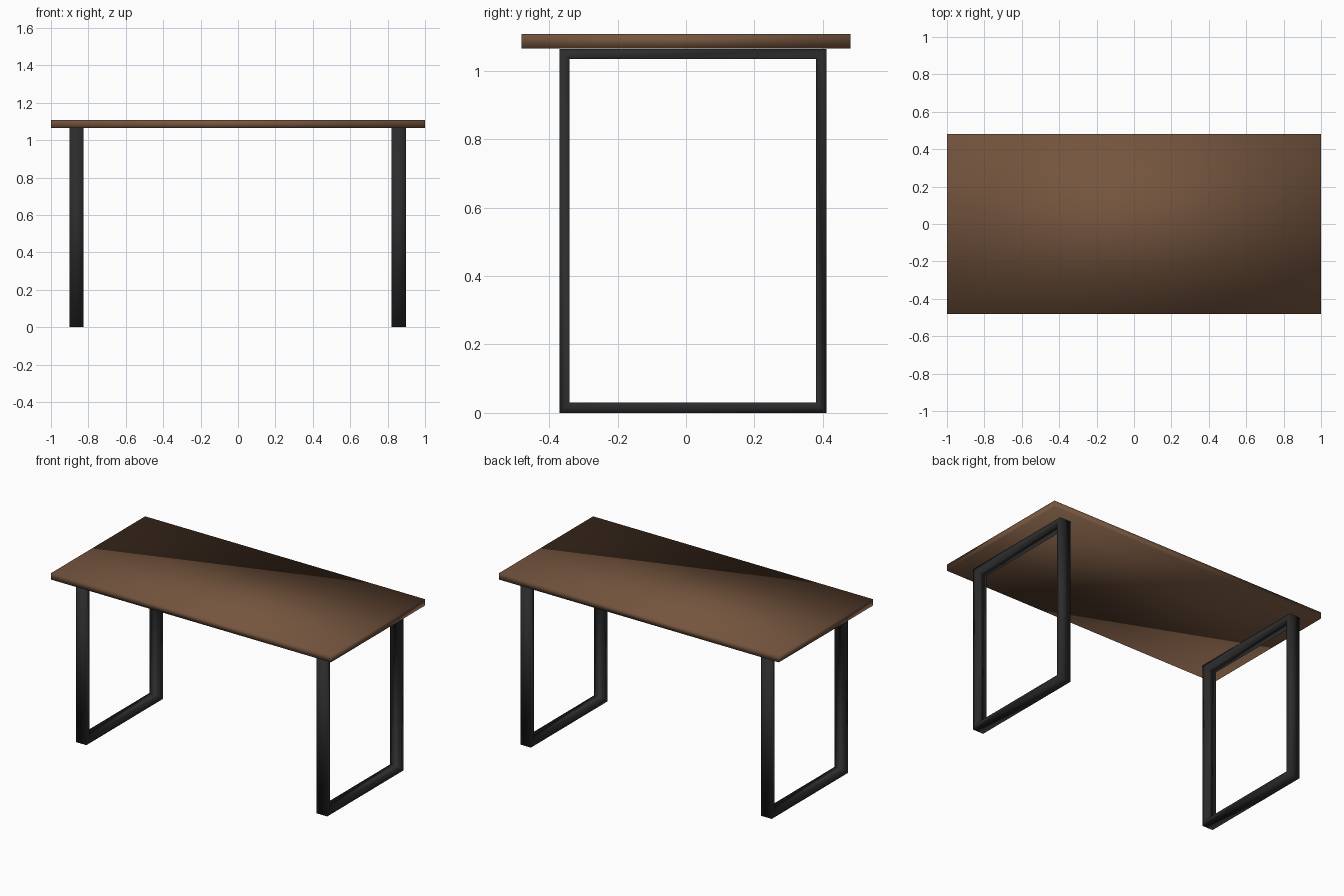
import bpy
import bmesh

cube = bpy.data.objects.get("Cube")
if cube:
    bpy.data.objects.remove(cube, do_unlink=True)


def make_material(name, rgb):
    mat = bpy.data.materials.new(name)
    mat.use_nodes = True
    colour = (*rgb, 1.0)
    mat.diffuse_color = colour
    bsdf = mat.node_tree.nodes["Principled BSDF"]
    bsdf.inputs["Base Color"].default_value = colour
    bsdf.inputs["Roughness"].default_value = 0.6
    return mat


def make_object(name, bm, mat):
    bmesh.ops.recalc_face_normals(bm, faces=bm.faces)
    for face in bm.faces:
        face.smooth = True
    mesh = bpy.data.meshes.new(name)
    bm.to_mesh(mesh)
    bm.free()
    mesh.materials.append(mat)
    obj = bpy.data.objects.new(name, mesh)
    bpy.context.collection.objects.link(obj)
    return obj


def make_board(name, size, centre, mat):
    bm = bmesh.new()
    bmesh.ops.create_cube(bm, size=1.0)
    bmesh.ops.scale(bm, vec=size, verts=bm.verts)
    bmesh.ops.translate(bm, vec=centre, verts=bm.verts)
    return make_object(name, bm, mat)


def make_leg_frame(name, x0, x1, y0, y1, z0, z1, bar, mat):
    """Closed rectangular loop of flat bar with mitred corners."""
    bm = bmesh.new()

    def ring(x, inset):
        a, b, c, d = y0 + inset, y1 - inset, z0 + inset, z1 - inset
        return [bm.verts.new((x, y, z)) for y, z in ((a, c), (b, c), (b, d), (a, d))]

    # Cross-section order: outer near, outer far, inner far, inner near
    rings = [ring(x0, 0), ring(x1, 0), ring(x1, bar), ring(x0, bar)]
    for k in range(4):
        this, following = rings[k], rings[(k + 1) % 4]
        for i in range(4):
            j = (i + 1) % 4
            bm.faces.new((this[i], this[j], following[j], following[i]))
    return make_object(name, bm, mat)


wood = make_material("walnut_brown", (0.175, 0.09, 0.048))
metal = make_material("black_metal", (0.025, 0.025, 0.025))

# Table top
make_board("table_top", (2.0, 0.96, 0.042), (0, 0, 1.086), wood)

# Leg frames, one near each end
for name, x0, x1 in (("right_leg_frame", -0.9, -0.825), ("left_leg_frame", 0.822, 0.897)):
    make_leg_frame(name, x0, x1, -0.37, 0.41, 0.0, 1.064, 0.03, metal)
